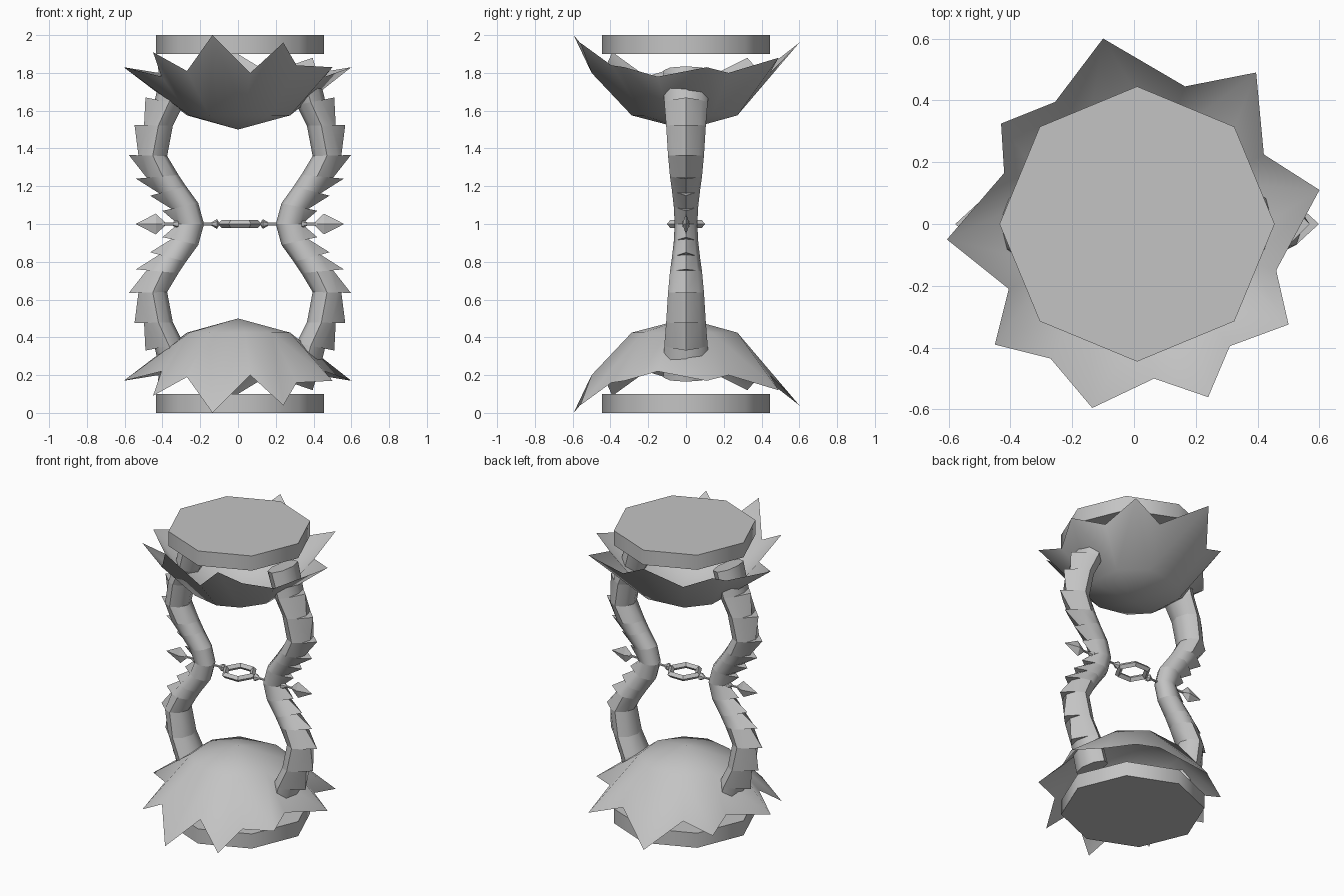
import bpy, bmesh, math
from mathutils import Vector

cube = bpy.data.objects.get("Cube")
if cube:
    bpy.data.objects.remove(cube, do_unlink=True)

# One stone grey for everything
mat = bpy.data.materials.new("stone_grey")
mat.use_nodes = True
GREY = (0.55, 0.55, 0.55, 1)
mat.diffuse_color = GREY
mat.node_tree.nodes["Principled BSDF"].inputs["Base Color"].default_value = GREY

CX = 0.01  # mirror axis in x


def make(name, bm, angle=35):
    bmesh.ops.recalc_face_normals(bm, faces=bm.faces)
    me = bpy.data.meshes.new(name)
    bm.to_mesh(me)
    bm.free()
    me.materials.append(mat)
    ob = bpy.data.objects.new(name, me)
    bpy.context.collection.objects.link(ob)
    bpy.ops.object.select_all(action='DESELECT')
    ob.select_set(True)
    bpy.context.view_layer.objects.active = ob
    bpy.ops.object.shade_smooth_by_angle(angle=math.radians(angle))
    return ob


def loft(bm, rings):
    """Capped skin through rings of equal point count."""
    vs = [[bm.verts.new(p) for p in r] for r in rings]
    n = len(vs[0])
    for a, b in zip(vs, vs[1:]):
        for i in range(n):
            j = (i + 1) % n
            bm.faces.new((a[i], a[j], b[j], b[i]))
    bm.faces.new(vs[0])
    bm.faces.new(vs[-1])


def lathe_x(bm, profile, s, n=6, flat=1.0):
    """Turned shape along x: profile of (x, radius); flat squashes y."""
    loft(bm, [[(CX + s * x, r * flat * math.sin(math.tau * i / n),
                1 + r * math.cos(math.tau * i / n)) for i in range(n)]
              for x, r in profile])


# Octagonal end slabs
for name, z in (("bottom_slab", 0.0), ("top_slab", 1.9)):
    bm = bmesh.new()
    loft(bm, [[(CX + 0.445 * math.cos(math.tau * i / 8),
                0.445 * math.sin(math.tau * i / 8), h) for i in range(8)]
              for h in (z, z + 0.1)])
    make(name, bm, 50)

# Jagged bowls: rim points alternate valley, tip
RIM = [(0.165, 0.445, 1.80), (0.395, 0.49, 1.88), (0.42, 0.225, 1.80),
       (0.60, 0.11, 1.83), (0.46, -0.15, 1.78), (0.50, -0.325, 1.83),
       (0.31, -0.395, 1.84), (0.24, -0.56, 1.96), (0.065, -0.50, 1.80),
       (-0.135, -0.595, 2.0), (-0.27, -0.435, 1.81), (-0.45, -0.39, 1.91),
       (-0.405, -0.21, 1.78), (-0.605, -0.05, 1.83), (-0.42, 0.165, 1.80),
       (-0.43, 0.325, 1.88), (-0.255, 0.395, 1.80), (-0.10, 0.60, 1.96)]


def bowl(name, flip):
    bm = bmesh.new()

    def vert(x, y, z):
        return bm.verts.new((x, y, 2 - z if flip else z))
    apex = vert(0, 0, 1.5)
    rim = [vert(*p) for p in RIM]
    mid = []
    for x, y, z in RIM[::2]:
        k = 0.29 / math.hypot(x, y)
        mid.append(vert(x * k, y * k, 1.575))
    for i in range(9):
        j = (i + 1) % 9
        tip = rim[2 * i + 1]
        bm.faces.new((apex, mid[i], mid[j]))
        bm.faces.new((mid[i], rim[2 * i], tip))
        bm.faces.new((mid[i], tip, mid[j]))
        bm.faces.new((mid[j], tip, rim[2 * j]))
    make(name, bm, 60)


bowl("upper_bowl", False)
bowl("lower_bowl", True)

# Scaled arms: inner x, inner z, spike x, spike z, half width
ARM = [(0.19, 1.0, 0.375, 1.0, 0.06), (0.22, 1.11, 0.41, 1.07, 0.065),
       (0.285, 1.20, 0.475, 1.15, 0.075), (0.325, 1.26, 0.55, 1.24, 0.085),
       (0.385, 1.36, 0.588, 1.365, 0.095), (0.355, 1.52, 0.558, 1.525, 0.105),
       (0.30, 1.63, 0.50, 1.67, 0.115), (0.25, 1.79, 0.46, 1.85, 0.12)]


def arm_ring(row, side, flip, spike):
    ix, iz, tx, tz, w = row
    pts = []
    for k in range(8):
        a = math.tau * k / 8
        u = 0.75 * (0.5 - 0.5 * math.cos(a))
        if spike and k == 4:
            u = 1.0
        z = iz + u * (tz - iz)
        pts.append((CX + side * (ix + u * (tx - ix)), w * math.sin(a),
                    2 - z if flip else z))
    return pts


for side, sname in ((1, "left"), (-1, "right")):
    for flip, vname in ((False, "upper"), (True, "lower")):
        bm = bmesh.new()
        for a, b in zip(ARM, ARM[1:]):
            loft(bm, [arm_ring(a, side, flip, False),
                      arm_ring(b, side, flip, b is not ARM[-1])])
        make(f"{vname}_{sname}_arm", bm, 50)

    # Thin rod with small pointed collars on both sides of the arm
    bm = bmesh.new()
    lathe_x(bm, [(0.10, 0.008), (0.41, 0.008)], side)
    lathe_x(bm, [(0.112, 0.012), (0.122, 0.026), (0.155, 0.006)], side)
    lathe_x(bm, [(0.325, 0.022), (0.335, 0.022), (0.36, 0.006)], side)
    make(f"{sname}_rod", bm)

    # Flat kite-shaped crystal
    bm = bmesh.new()
    lathe_x(bm, [(0.388, 0.001), (0.445, 0.055), (0.55, 0.001)], side, 4, 0.35)
    make(f"{sname}_crystal", bm, 20)

# Hexagonal centre ring with diamond section
bm = bmesh.new()
rows = []
for i in range(6):
    a = math.tau * i / 6
    rows.append([bm.verts.new((CX + (0.097 + dr) * math.cos(a),
                               (0.097 + dr) * math.sin(a), 1 + dz))
                 for dr, dz in ((0.02, 0), (0, 0.02), (-0.02, 0), (0, -0.02))])
for i in range(6):
    a, b = rows[i], rows[(i + 1) % 6]
    for k in range(4):
        m = (k + 1) % 4
        bm.faces.new((a[k], b[k], b[m], a[m]))
make("centre_ring", bm)
